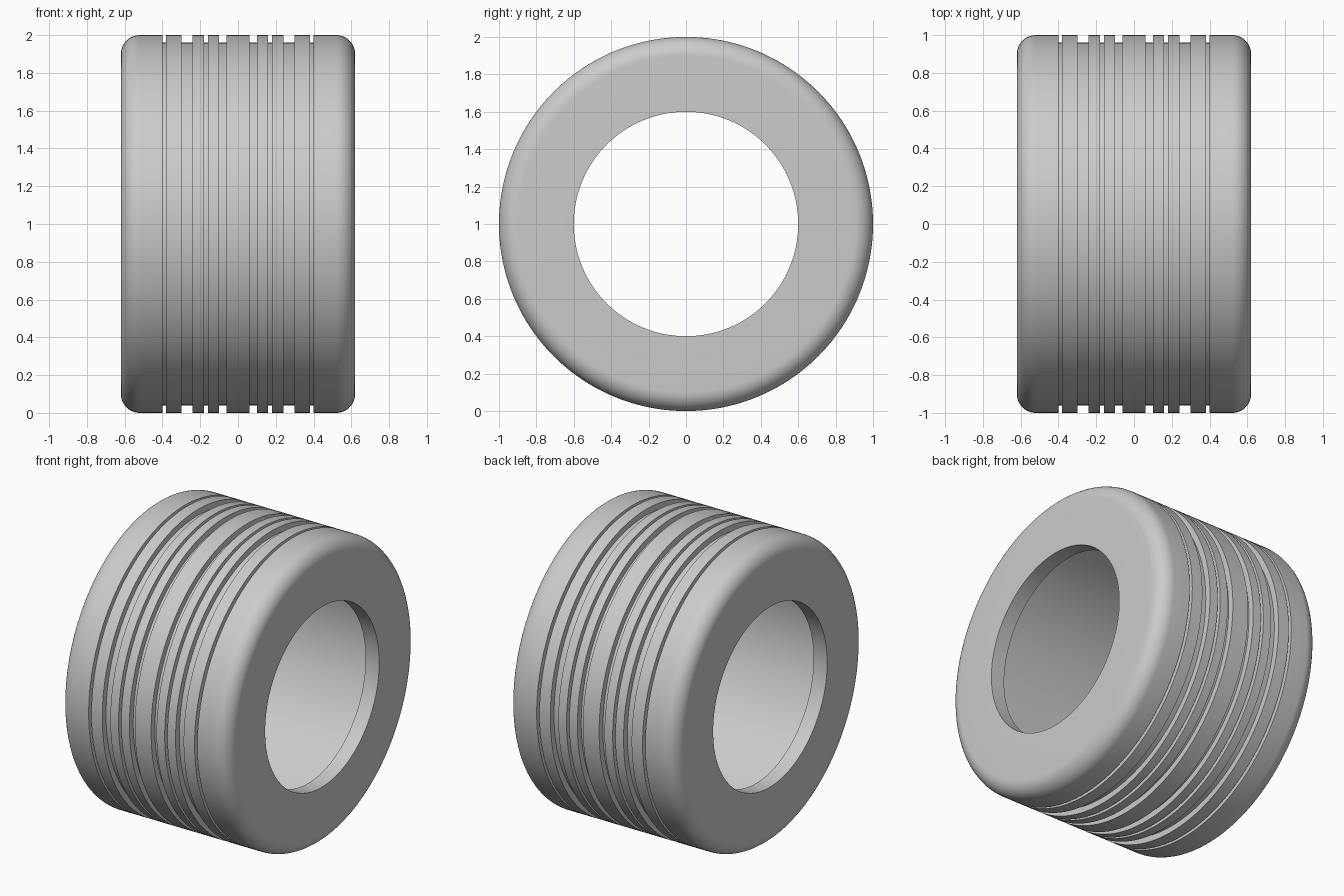
import bpy, bmesh, math
from mathutils import Matrix, Vector

cube = bpy.data.objects.get("Cube")
if cube:
    bpy.data.objects.remove(cube, do_unlink=True)

# Main sizes
HALF_WIDTH, OUTER, BORE = 0.62, 1.0, 0.6
WALL, SHOULDER, GROOVE_DEPTH = 0.1, 0.1, 0.04
SEGMENTS = 160

# Grooves on one half of the tread: (start, end) distance from the middle
GROOVES = [(0.06, 0.10), (0.16, 0.18), (0.24, 0.30), (0.38, 0.40)]


def half_profile():
    """Outline of one half, from the tread middle round to the hollow inside, as (x, radius)."""
    pts = []
    for a, b in GROOVES:
        low = OUTER - GROOVE_DEPTH
        pts += [(a, OUTER), (a, low), (b, low), (b, OUTER)]
    # rounded shoulder
    for i in range(13):
        t = math.radians(90 - 90 * i / 12)
        pts.append((HALF_WIDTH - SHOULDER + SHOULDER * math.cos(t),
                    OUTER - SHOULDER + SHOULDER * math.sin(t)))
    # side wall, lip of the opening and hollow inside
    inner = HALF_WIDTH - WALL
    pts += [(HALF_WIDTH, BORE), (inner, BORE), (inner, OUTER - WALL)]
    return pts


def grey_material():
    mat = bpy.data.materials.new("grey_rubber")
    colour = (0.6, 0.6, 0.6, 1.0)
    mat.use_nodes = True
    mat.diffuse_color = colour
    mat.node_tree.nodes["Principled BSDF"].inputs["Base Color"].default_value = colour
    return mat


# Full closed outline: one half plus its mirror image
half = half_profile()
outline = half + [(-x, r) for x, r in reversed(half)]

# Turn the outline around the axle
bm = bmesh.new()
rings = []
for s in range(SEGMENTS):
    turn = Matrix.Rotation(2 * math.pi * s / SEGMENTS, 3, 'X')
    rings.append([bm.verts.new(turn @ Vector((x, 0, r)) + Vector((0, 0, OUTER)))
                  for x, r in outline])
n = len(outline)
for s in range(SEGMENTS):
    a, b = rings[s], rings[(s + 1) % SEGMENTS]
    for i in range(n):
        j = (i + 1) % n
        bm.faces.new((a[i], a[j], b[j], b[i]))
bmesh.ops.recalc_face_normals(bm, faces=bm.faces)

mesh = bpy.data.meshes.new("tyre")
bm.to_mesh(mesh)
bm.free()
mesh.materials.append(grey_material())
tyre = bpy.data.objects.new("tyre", mesh)
bpy.context.collection.objects.link(tyre)

# Smooth round surfaces, sharp groove and lip edges
bpy.ops.object.select_all(action='DESELECT')
tyre.select_set(True)
bpy.context.view_layer.objects.active = tyre
bpy.ops.object.shade_smooth_by_angle(angle=math.radians(30))
